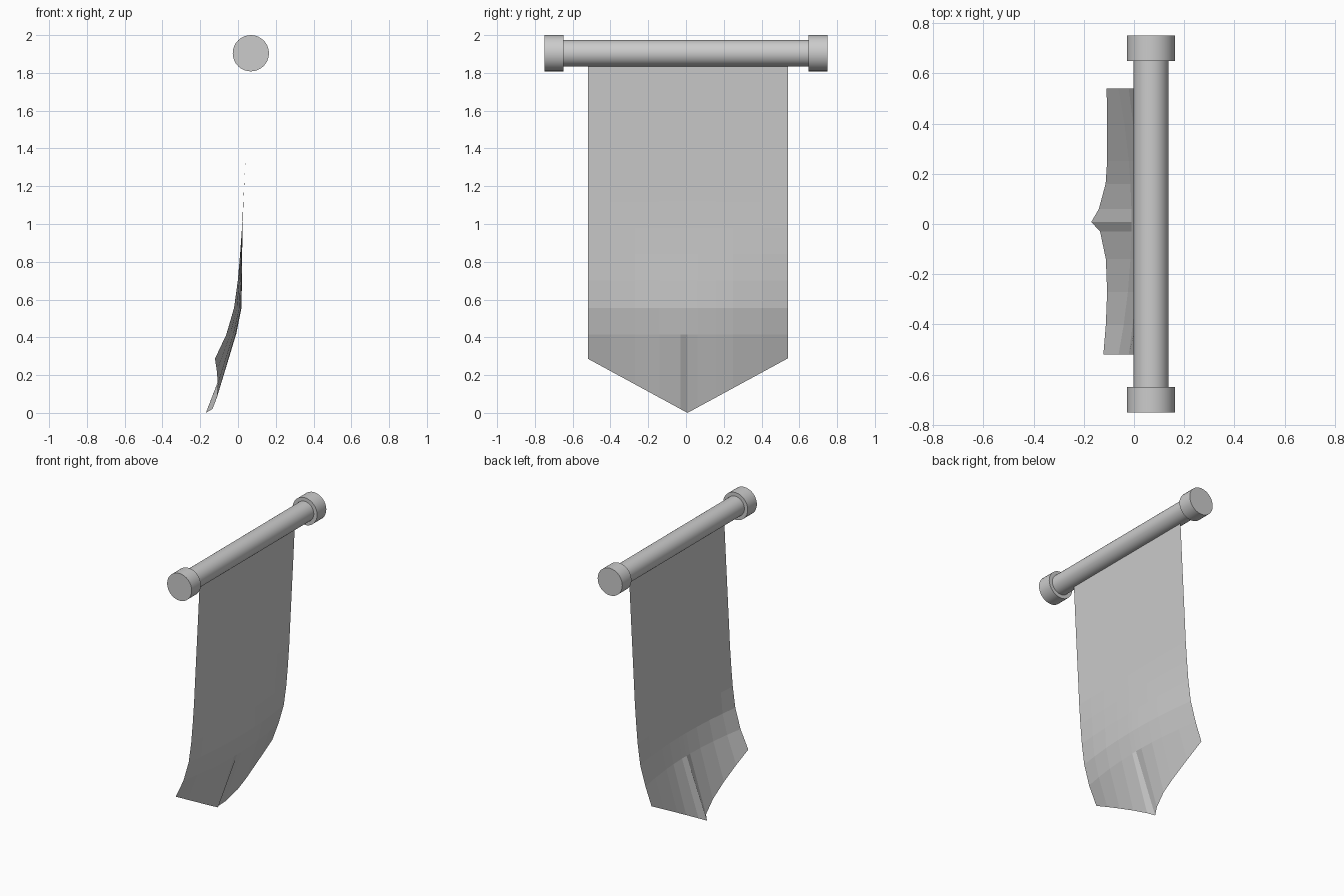
import bpy, math

if "Cube" in bpy.data.objects:
    bpy.data.objects.remove(bpy.data.objects["Cube"])

AX, AZ = 0.068, 1.904  # rod axis position


def cylinder(name, radius, y0, y1):
    bpy.ops.mesh.primitive_cylinder_add(
        vertices=32, radius=radius, depth=y1 - y0,
        location=(AX, (y0 + y1) / 2, AZ), rotation=(math.pi / 2, 0, 0))
    ob = bpy.context.object
    ob.name = name
    bpy.ops.object.shade_smooth_by_angle(angle=math.radians(30))
    return ob


# Hanging rod and its two end caps
cylinder("rod", 0.07, -0.66, 0.66)
cylinder("end_cap_front", 0.096, -0.75, -0.648)
cylinder("end_cap_back", 0.096, 0.648, 0.75)

# Banner cloth: rows are (z, x at centre, x at side edges)
rows = [(1.84, .065, .065), (1.6, .053, .053), (1.35, .040, .040),
        (1.12, .029, .028), (0.98, .024, .021), (0.84, .022, .011),
        (0.70, .021, -.001), (0.555, .018, -.021), (0.415, -.010, -.062)]
# Pointed hem: (y, x) across the width
hem = [(-.52, -.122), (-.40, -.112), (-.27, -.107), (-.14, -.112), (-.03, -.135),
       (.008, -.17), (.06, -.14), (.16, -.113), (.25, -.107), (.40, -.107), (.54, -.109)]
MID, HALF = 0.008, 0.53

verts = []
for z, xc, xe in rows:
    for y, _ in hem:
        t = min(1, abs(y - MID) / HALF)
        verts.append((xc + (xe - xc) * t * t, y, z))
for y, x in hem:
    verts.append((x, y, 0.288 * abs(y - MID) / HALF))

n = len(hem)
faces = [(r * n + c, r * n + c + 1, (r + 1) * n + c + 1, (r + 1) * n + c)
         for r in range(len(rows)) for c in range(n - 1)]
faces = [f[::-1] for f in faces]
mesh = bpy.data.meshes.new("banner_cloth")
mesh.from_pydata(verts, [], faces)
mesh.update()
cloth = bpy.data.objects.new("banner_cloth", mesh)
bpy.context.collection.objects.link(cloth)
